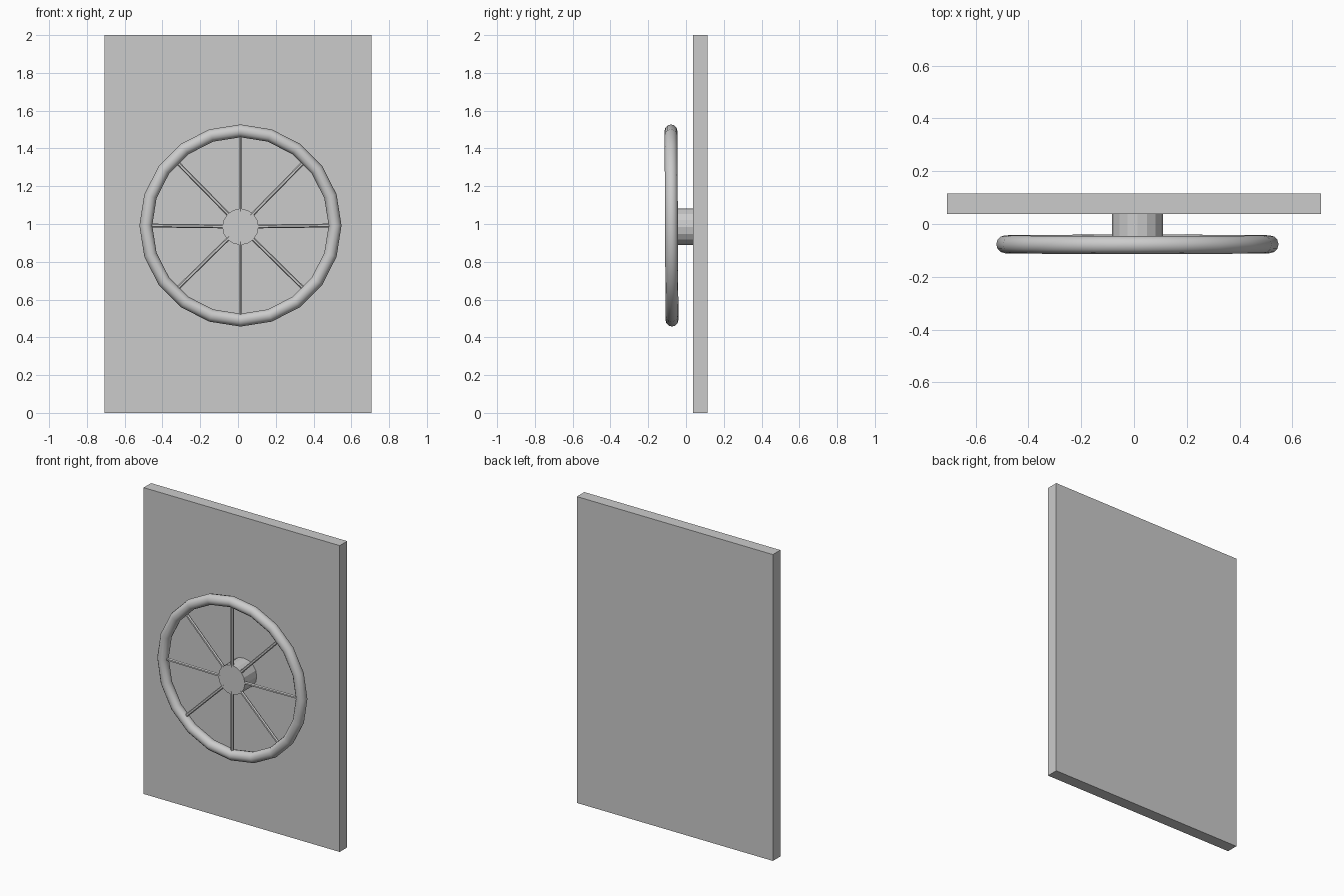
import bpy, bmesh, math
from mathutils import Matrix, Vector

if "Cube" in bpy.data.objects:
    bpy.data.objects.remove(bpy.data.objects["Cube"])

CX, CZ, WY = 0.013, 0.992, -0.077   # wheel centre and its plane


def finish(name, bm, smooth=None):
    bmesh.ops.recalc_face_normals(bm, faces=bm.faces)
    me = bpy.data.meshes.new(name)
    bm.to_mesh(me)
    bm.free()
    ob = bpy.data.objects.new(name, me)
    bpy.context.collection.objects.link(ob)
    if smooth:
        bpy.ops.object.select_all(action='DESELECT')
        ob.select_set(True)
        bpy.context.view_layer.objects.active = ob
        bpy.ops.object.shade_smooth_by_angle(angle=math.radians(smooth))
    return ob


def rod(name, a, b, radius, sides, smooth=None):
    """Capped cylinder from a to b."""
    a, b = Vector(a), Vector(b)
    d = b - a
    m = Matrix.Translation((a + b) / 2) @ d.to_track_quat('Z', 'Y').to_matrix().to_4x4()
    bm = bmesh.new()
    bmesh.ops.create_cone(bm, cap_ends=True, segments=sides, radius1=radius,
                          radius2=radius, depth=d.length, matrix=m)
    return finish(name, bm, smooth)


# door slab
bm = bmesh.new()
bmesh.ops.create_cube(bm, size=1, matrix=Matrix.Translation((0, 0.0765, 1))
                      @ Matrix.Diagonal((1.416, 0.077, 2, 1)))
finish("door_slab", bm)

# wheel rim: ring with a very slight forward lean
bpy.ops.mesh.primitive_torus_add(major_segments=20, minor_segments=12,
                                 major_radius=0.501, minor_radius=0.034,
                                 location=(CX, WY, CZ),
                                 rotation=(math.radians(90.3), 0, 0))
rim = bpy.context.object
rim.name = "wheel_rim"
bpy.ops.object.shade_smooth_by_angle(angle=math.radians(40))

# hub joining the wheel to the door
rod("hub", (CX, -0.085, 0.985), (CX, 0.042, 0.985), 0.096, 16)

# eight thin spokes
for i in range(8):
    a = i * math.pi / 4
    c, s = math.cos(a), math.sin(a)
    rod(f"spoke_{i + 1}", (CX + 0.08 * c, WY, 0.987 + 0.08 * s),
        (CX + 0.49 * c, WY, CZ + 0.49 * s), 0.01, 6, 40)
